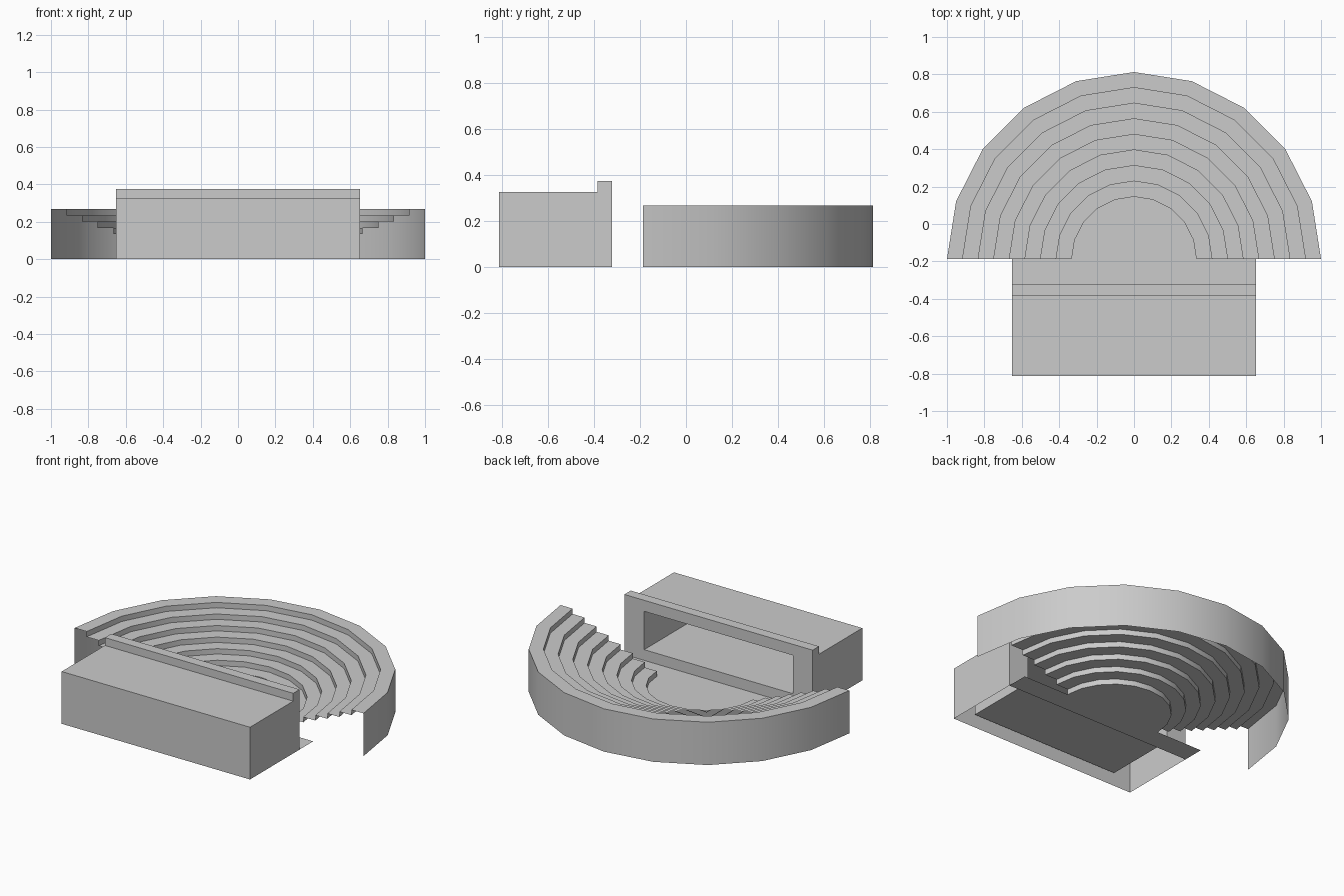
import bpy, bmesh
from math import cos, sin, pi

if "Cube" in bpy.data.objects:
    bpy.data.objects.remove(bpy.data.objects["Cube"])

CY = -0.1875          # centre of the seating arcs
SEGS, TIERS = 10, 8
R_IN, R_OUT, H = 1 / 3, 1.0, 0.268


def arc(r, z):
    return [(r * cos(pi * i / SEGS), CY + r * sin(pi * i / SEGS), z) for i in range(SEGS + 1)]


def make(name, faces, smooth=False):
    """Build an object from a list of faces given as corner points."""
    bm = bmesh.new()
    for pts in faces:
        bm.faces.new([bm.verts.new(p) for p in pts])
    bmesh.ops.remove_doubles(bm, verts=bm.verts, dist=1e-5)
    bmesh.ops.recalc_face_normals(bm, faces=bm.faces)
    me = bpy.data.meshes.new(name)
    bm.to_mesh(me)
    bm.free()
    ob = bpy.data.objects.new(name, me)
    bpy.context.collection.objects.link(ob)
    if smooth:
        bpy.ops.object.select_all(action='DESELECT')
        ob.select_set(True)
        bpy.context.view_layer.objects.active = ob
        bpy.ops.object.shade_smooth_by_angle(angle=0.5)
    return ob


def yz_wall(x, pts):
    return [(x, y, z) for y, z in pts]


def sweep(pts, x):
    """Quads between -x and x along an open y,z profile."""
    return [[(-x, *a), (x, *a), (x, *b), (-x, *b)] for a, b in zip(pts, pts[1:])]


# Stepped seating: open profile of risers and treads, with an outer wall
profile = [(R_IN, 0)]
step = (R_OUT - R_IN) / TIERS
for k in range(TIERS):
    z = H * (k + 1) / TIERS
    profile += [(R_IN + k * step, z), (R_IN + (k + 1) * step, z)]
profile.append((R_OUT, 0))
seat_faces = []
for a, b in zip(profile, profile[1:]):
    p, q = arc(*a), arc(*b)
    seat_faces += [[p[i], p[i + 1], q[i + 1], q[i]] for i in range(SEGS)]
make("tiered_seating", seat_faces, smooth=True)

# Floor: half disc in front of the seats and a strip up to the stage
W, Y0, Y1 = 0.652, -0.8125, -0.322
make("orchestra_floor", [
    arc(R_IN, 0),
    [(-W, Y1, 0), (W, Y1, 0), (W, CY, 0), (R_IN, CY, 0), (-R_IN, CY, 0), (-W, CY, 0)],
])

# Stage house: outer shell with raised parapet, open underneath
YP, ZR, ZP = -0.385, 0.327, 0.376
outline = [(Y1, ZP), (YP, ZP), (YP, ZR), (Y0, ZR), (Y0, 0)]
stage = sweep(outline, W)
for s in (-W, W):
    stage += [yz_wall(s, [(Y0, 0), (YP, 0), (YP, ZR), (Y0, ZR)]),
              yz_wall(s, [(YP, 0), (Y1, 0), (Y1, ZP), (YP, ZP)])]

# Opening frame facing the audience, and the recess behind it
OX, Z0, Z1, YB = 0.515, 0.067, 0.307, -0.79
outer = [(-W, 0), (W, 0), (W, ZP), (-W, ZP)]
inner = [(-OX, Z0), (OX, Z0), (OX, Z1), (-OX, Z1)]
for i in range(4):
    j = (i + 1) % 4
    stage.append([(x, Y1, z) for x, z in (outer[i], outer[j], inner[j], inner[i])])
stage += sweep([(Y1, Z0), (YB, Z0), (YB, Z1), (Y1, Z1)], OX)
for s in (-OX, OX):
    stage.append(yz_wall(s, [(Y1, Z0), (YB, Z0), (YB, Z1), (Y1, Z1)]))
make("stage_house", stage)
